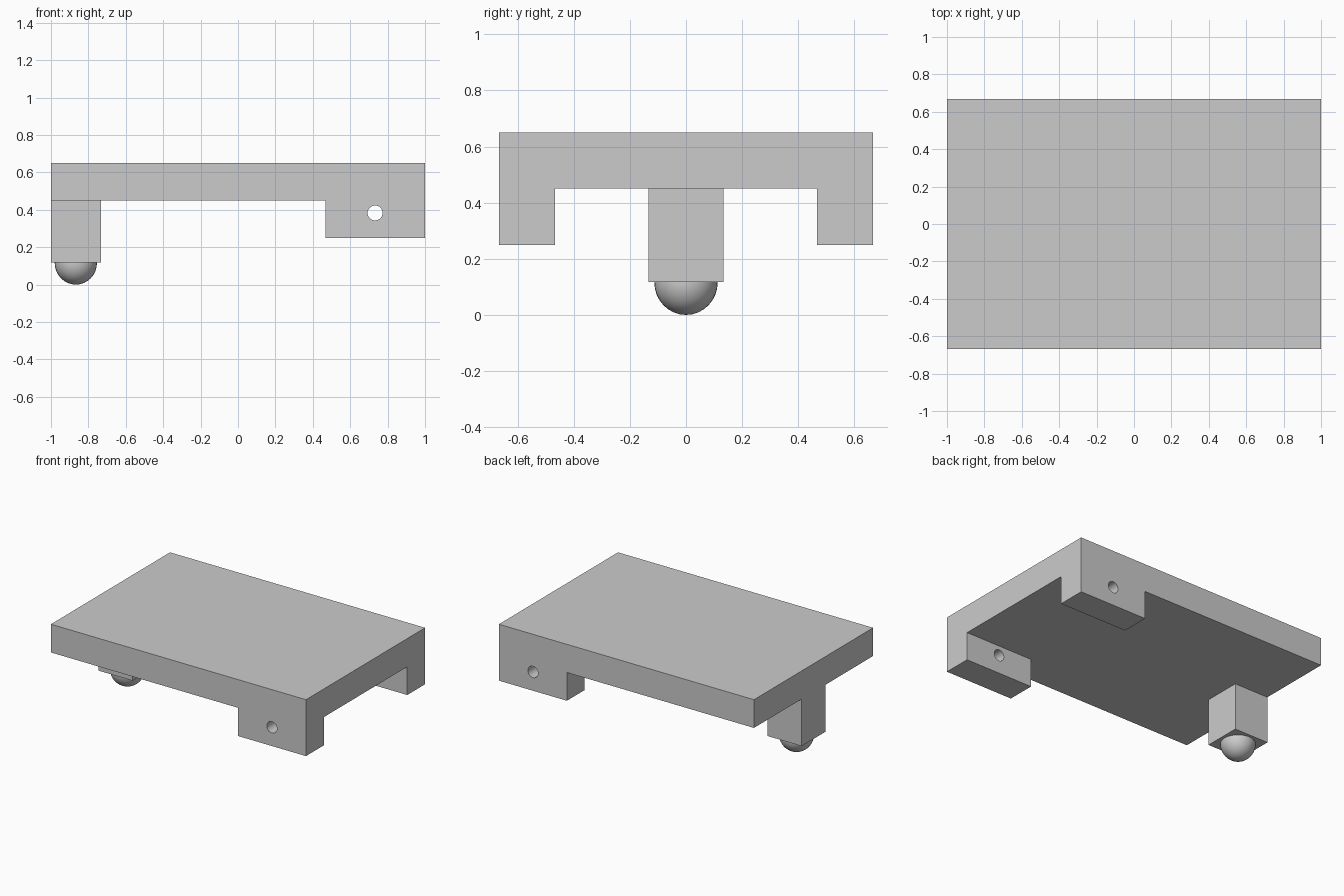
import bpy
import math

default = bpy.data.objects.get("Cube")
if default:
    bpy.data.objects.remove(default, do_unlink=True)

# Single plain grey
grey = bpy.data.materials.new("plain_grey")
grey.use_nodes = True
colour = (0.6, 0.6, 0.6, 1)
grey.diffuse_color = colour
grey.node_tree.nodes["Principled BSDF"].inputs["Base Color"].default_value = colour


def finish(name):
    obj = bpy.context.object
    obj.name = name
    obj.data.materials.append(grey)
    return obj


def box(name, low, high):
    centre = [(a + b) / 2 for a, b in zip(low, high)]
    bpy.ops.mesh.primitive_cube_add(size=1, location=centre)
    obj = finish(name)
    obj.scale = [b - a for a, b in zip(low, high)]
    bpy.ops.object.transform_apply(location=True, rotation=False, scale=True)
    return obj


def combine(target, tool, operation):
    mod = target.modifiers.new(operation.lower(), "BOOLEAN")
    mod.operation = operation
    mod.solver = "EXACT"
    mod.object = tool
    bpy.context.view_layer.objects.active = target
    bpy.ops.object.modifier_apply(modifier=mod.name)
    bpy.data.objects.remove(tool, do_unlink=True)


HALF_Y = 0.667
UNDERSIDE, TOP = 0.45, 0.65

# Top slab
body = box("platform_body", (-1, -HALF_Y, UNDERSIDE), (1, HALF_Y, TOP))

# Two axle blocks under the left end, flush with the slab's sides
for inner, outer in ((-0.467, -HALF_Y), (0.467, HALF_Y)):
    block = box("axle_block", (0.467, min(inner, outer), 0.25),
                (1, max(inner, outer), TOP))
    combine(body, block, "UNION")

# Caster post under the right end
post = box("caster_post", (-1, -0.133, 0.117), (-0.733, 0.133, TOP))
combine(body, post, "UNION")

# Axle hole through both blocks
bpy.ops.mesh.primitive_cylinder_add(vertices=32, radius=0.04, depth=2,
                                    location=(0.733, 0, 0.383),
                                    rotation=(math.pi / 2, 0, 0))
combine(body, finish("axle_hole"), "DIFFERENCE")

bpy.ops.object.select_all(action="DESELECT")
body.select_set(True)
bpy.context.view_layer.objects.active = body
bpy.ops.object.shade_smooth_by_angle(angle=math.radians(30))

# Caster ball, half sunk into the post
bpy.ops.mesh.primitive_uv_sphere_add(segments=32, ring_count=16, radius=1,
                                     location=(-0.867, 0, 0.116))
ball = finish("caster_ball")
ball.scale = (0.113, 0.113, 0.116)
bpy.ops.object.transform_apply(location=False, rotation=False, scale=True)
bpy.ops.object.shade_smooth()
